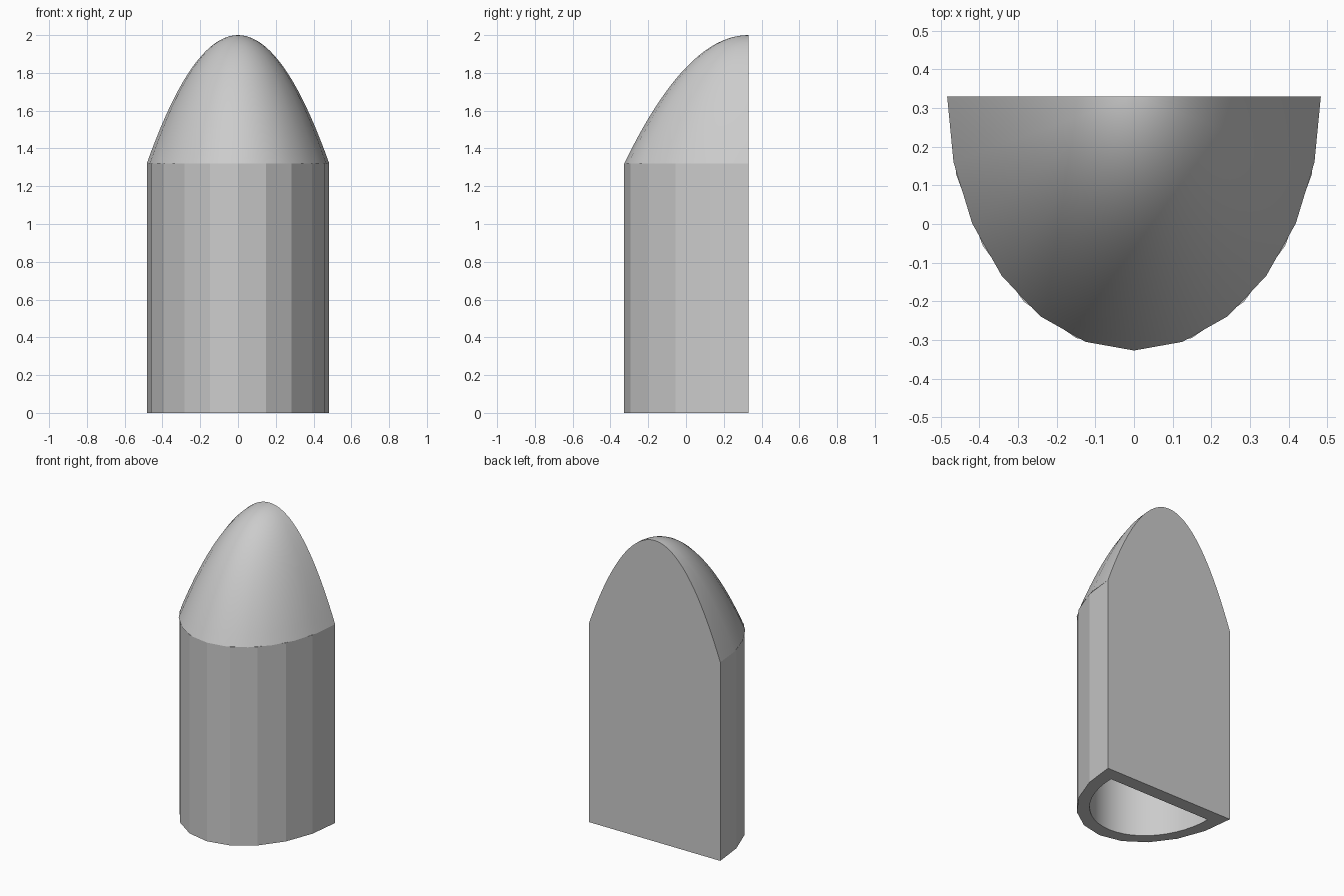
import bpy, bmesh
from math import sin, cos, pi, radians

cube = bpy.data.objects.get("Cube")
if cube:
    bpy.data.objects.remove(cube, do_unlink=True)

BACK, SHOULDER, TOP = 0.33, 1.32, 2.0
RX, RY = 0.483, 0.657
WALL = 0.09

grey = bpy.data.materials.new("light_grey")
grey.use_nodes = True
colour = (0.6, 0.6, 0.6, 1)
grey.diffuse_color = colour
grey.node_tree.nodes["Principled BSDF"].inputs["Base Color"].default_value = colour


def half_solid(name, rings, segments, centre_y):
    """Closed solid lofted through half ellipses (rx, ry, z) with a flat back."""
    bm = bmesh.new()
    rows = []
    for rx, ry, z in rings:
        if rx == 0:
            rows.append([bm.verts.new((0, centre_y, z))] * (segments + 1))
            continue
        angles = [pi * (i / segments - 0.5) for i in range(segments + 1)]
        rows.append([bm.verts.new((rx * sin(a), centre_y - ry * cos(a), z)) for a in angles])
    for low, high in zip(rows, rows[1:]):
        for i in range(segments):
            quad = (low[i], low[i + 1], high[i + 1], high[i])
            bm.faces.new(list(dict.fromkeys(quad)))
    # Flat back, bottom and top
    outline = [r[0] for r in rows] + [r[-1] for r in reversed(rows)]
    bm.faces.new(list(dict.fromkeys(outline)))
    for row in (rows[0], rows[-1]):
        if row[0] is not row[-1]:
            bm.faces.new(row)
    bmesh.ops.recalc_face_normals(bm, faces=bm.faces)
    mesh = bpy.data.meshes.new(name)
    bm.to_mesh(mesh)
    bm.free()
    mesh.materials.append(grey)
    obj = bpy.data.objects.new(name, mesh)
    bpy.context.collection.objects.link(obj)
    return obj


def dome(rx, ry, base, top, steps):
    """Rings of a paraboloid rising from base to a single tip."""
    sizes = [1 - i / steps for i in range(steps + 1)]
    return [(rx * s, ry * s, base + (top - base) * (1 - s * s)) for s in sizes]


# Faceted lower body and smooth nose
body = half_solid("body", [(RX, RY, 0), (RX, RY, SHOULDER)], 10, BACK)
nose = half_solid("nose", dome(RX, RY, SHOULDER, TOP, 20), 12, BACK)

# Hollow interior, open at the bottom
irx, iry = RX - WALL - 0.01, RY - 2 * WALL
cavity_rings = [(irx, iry, -0.1)] + dome(irx, iry, SHOULDER - 0.05, TOP - 2 * WALL, 16)
cavity = half_solid("cavity_cutter", cavity_rings, 24, BACK - WALL)
cavity.hide_render = True

for obj, limit in ((body, 11.5), (nose, 40)):
    cut = obj.modifiers.new("hollow", "BOOLEAN")
    cut.operation = "DIFFERENCE"
    cut.solver = "EXACT"
    cut.object = cavity
    bpy.ops.object.select_all(action="DESELECT")
    obj.select_set(True)
    bpy.context.view_layer.objects.active = obj
    bpy.ops.object.modifier_apply(modifier=cut.name)
    bpy.ops.object.shade_smooth_by_angle(angle=radians(limit))

bpy.data.objects.remove(cavity, do_unlink=True)
